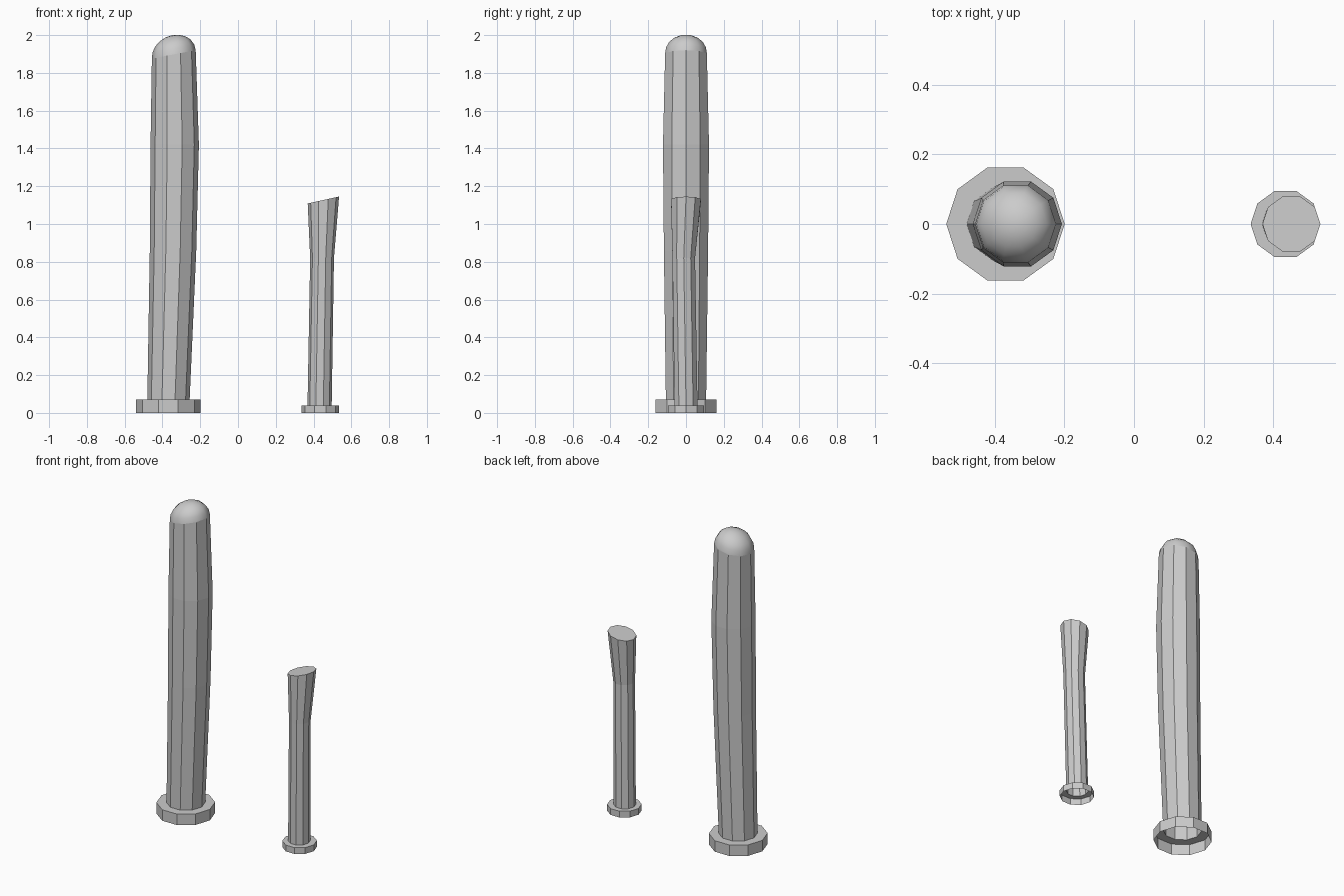
import bpy, bmesh, math
from mathutils import Vector

if "Cube" in bpy.data.objects:
    bpy.data.objects.remove(bpy.data.objects["Cube"])

SIDES = 10


def ring(cx, cy, z, r, slope=0.0):
    """Ten-sided loop of points; slope tilts it upward along x."""
    pts = []
    for i in range(SIDES):
        a = math.tau * i / SIDES
        dx, dy = r * math.cos(a), r * math.sin(a)
        pts.append(Vector((cx + dx, cy + dy, z + slope * dx)))
    return pts


def loft(name, loops, cap=False, apex=None, smooth=False):
    """Skin loops together, optionally closing the top flat or to a point."""
    bm = bmesh.new()
    rows = [[bm.verts.new(p) for p in loop] for loop in loops]
    for lo, hi in zip(rows, rows[1:]):
        for i in range(SIDES):
            j = (i + 1) % SIDES
            bm.faces.new((lo[i], lo[j], hi[j], hi[i]))
    if cap:
        bm.faces.new(rows[-1])
    if apex is not None:
        tip = bm.verts.new(apex)
        for i in range(SIDES):
            bm.faces.new((rows[-1][i], rows[-1][(i + 1) % SIDES], tip))
    for f in bm.faces:
        f.smooth = smooth
    mesh = bpy.data.meshes.new(name)
    bm.to_mesh(mesh)
    bm.free()
    obj = bpy.data.objects.new(name, mesh)
    bpy.context.collection.objects.link(obj)
    return obj


def post(name, base_x, base_r, base_h, sections, cap):
    """Open-bottomed foot collar plus gently bent shaft."""
    loft(name + "_foot", [ring(base_x, 0, 0, base_r), ring(base_x, 0, base_h, base_r),
                          ring(*sections[0])])
    loft(name + "_shaft", [ring(*s) for s in sections], cap=cap)


# Tall post: sections are (x, y, z, radius, tilt)
tall = [(-0.368, 0, 0.07, 0.112), (-0.344, 0, 0.86, 0.123),
        (-0.335, 0, 1.42, 0.128), (-0.34, 0, 1.898, 0.116, 0.19)]
post("tall_post", -0.369, 0.17, 0.07, tall, False)

# Smooth rounded tip following the tilted rim
centre = Vector((-0.34, 0, 1.898))
tip = Vector((-0.347, 0, 2.0))
rim = ring(*tall[-1])
dome = []
for k in range(5):
    t = math.pi / 2 * k / 5
    dome.append([centre + (p - centre) * math.cos(t) + (tip - centre) * math.sin(t)
                 for p in rim])
loft("tall_post_rounded_tip", dome, apex=tip, smooth=True)

# Short post with slanted flat top
short = [(0.432, 0, 0.04, 0.064), (0.445, -0.012, 0.82, 0.063),
         (0.452, 0, 1.127, 0.083, 0.22)]
post("short_post", 0.435, 0.1, 0.04, short, True)
